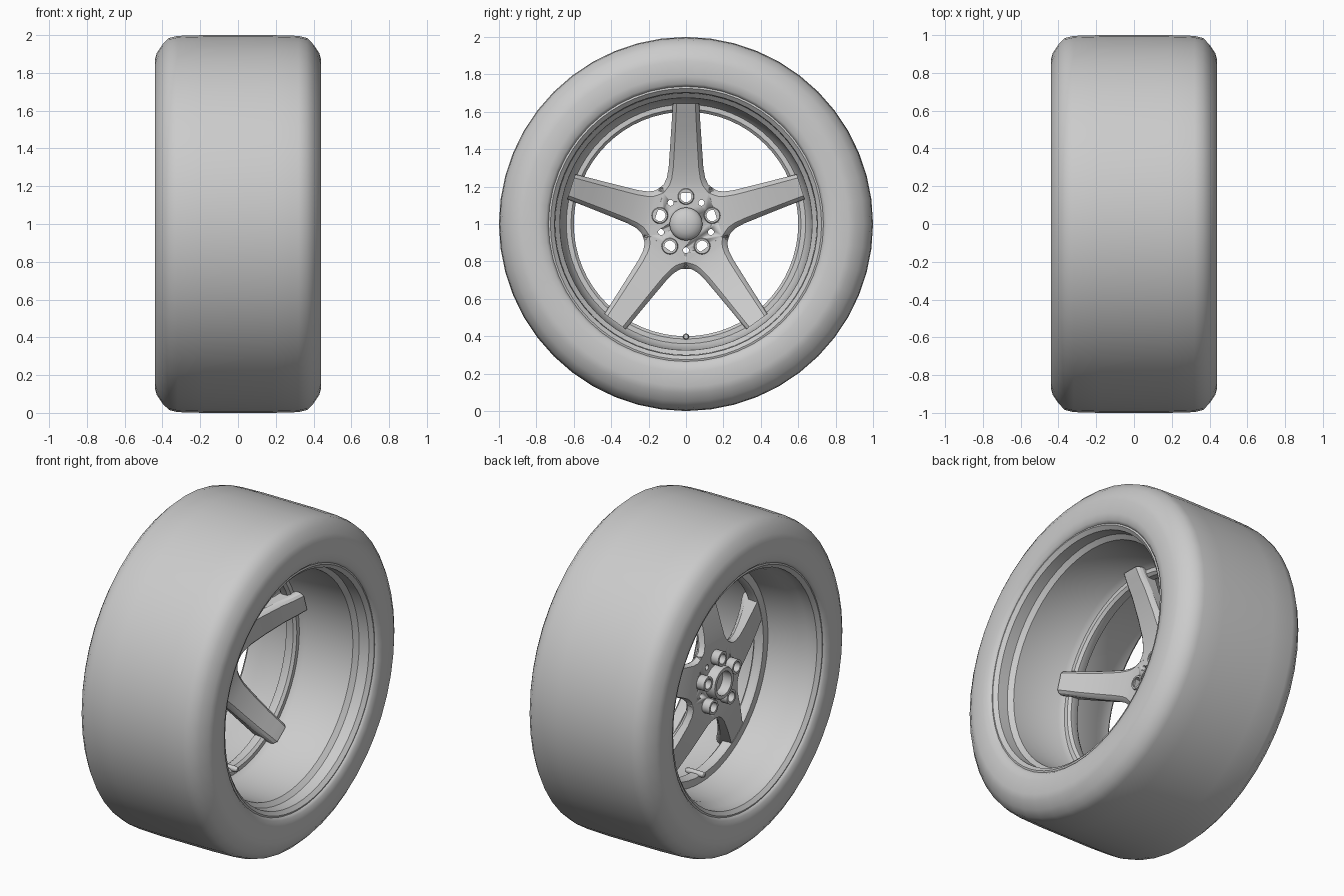
import bpy, bmesh
from math import sin, cos, pi

if "Cube" in bpy.data.objects:
    bpy.data.objects.remove(bpy.data.objects["Cube"])

CZ = 1.0  # axle height; the axle runs along x


def at(x, r, a, cy=0.0, cz=CZ):
    return (x, cy + r * sin(a), cz + r * cos(a))


def finish(name, bm, angle=35):
    bmesh.ops.remove_doubles(bm, verts=bm.verts, dist=1e-5)
    bmesh.ops.recalc_face_normals(bm, faces=bm.faces)
    me = bpy.data.meshes.new(name)
    bm.to_mesh(me)
    bm.free()
    ob = bpy.data.objects.new(name, me)
    bpy.context.collection.objects.link(ob)
    bpy.ops.object.select_all(action='DESELECT')
    ob.select_set(True)
    bpy.context.view_layer.objects.active = ob
    bpy.ops.object.shade_smooth_by_angle(angle=angle * pi / 180)
    return ob


def loft(bm, rings, caps=False):
    loops = [[bm.verts.new(p) for p in ring] for ring in rings]
    for A, B in zip(loops, loops[1:]):
        n = len(A)
        for i in range(n):
            bm.faces.new((A[i], A[(i + 1) % n], B[(i + 1) % n], B[i]))
    if caps:
        bm.faces.new(loops[0])
        bm.faces.new(loops[-1])


def lathe(name, profile, segs=48, cy=0.0, cz=CZ, closed=True, angle=35):
    """Spin an (x, radius) profile about an axis parallel to x."""
    bm = bmesh.new()
    prof = profile + [profile[0]] if closed else profile
    loft(bm, [[at(x, r, 2 * pi * i / segs, cy, cz) for i in range(segs)]
              for x, r in prof], caps=not closed)
    return finish(name, bm, angle)


def mirrored(half):
    return half + [(-x, r) for x, r in reversed(half)]


# Tyre: crowned tread, rounded shoulders, flat sidewalls
lathe("tyre", mirrored([
    (0.36, 0.73), (0.415, 0.733), (0.432, 0.75), (0.44, 0.79), (0.44, 0.87),
    (0.43, 0.905), (0.40, 0.95), (0.365, 0.985), (0.32, 0.996), (0.18, 1.0)]),
    segs=48, angle=60)

# Rim barrel with stepped lips and an inner mounting flange
lathe("rim", [
    (0.38, 0.742), (0.415, 0.742), (0.42, 0.725), (0.40, 0.703), (0.335, 0.70),
    (0.31, 0.675), (0.0, 0.66), (-0.03, 0.64), (-0.03, 0.615), (-0.045, 0.60),
    (-0.085, 0.60), (-0.10, 0.61), (-0.10, 0.655), (-0.29, 0.675),
    (-0.335, 0.70), (-0.40, 0.703), (-0.42, 0.725), (-0.415, 0.742),
    (-0.38, 0.742)], segs=64)

# Spokes: five lofted arms, dished towards the hub
# columns: distance, half width, front half width, front x, back x
SECTIONS = [
    (0.166, 0.1205, 0.1205, -0.14, -0.20),
    (0.194, 0.141, 0.098, -0.139, -0.20),
    (0.212, 0.119, 0.086, -0.137, -0.20),
    (0.245, 0.103, 0.076, -0.131, -0.195),
    (0.30, 0.093, 0.068, -0.118, -0.185),
    (0.40, 0.086, 0.062, -0.083, -0.16),
    (0.52, 0.078, 0.056, -0.033, -0.125),
    (0.60, 0.073, 0.052, 0.010, -0.10),
    (0.645, 0.070, 0.050, 0.030, -0.09),
]
bm = bmesh.new()
for k in range(5):
    a = 2 * pi * k / 5
    rings = []
    for s, w, wf, xf, xb in SECTIONS:
        half = [(xf, wf), (xf - 0.014, (w + wf) / 2 + 0.004),
                (xf - 0.03, w), (xb, w * 0.92)]
        sect = half + [(x, -v) for x, v in reversed(half)]
        rings.append([(x, s * sin(a) + v * cos(a), CZ + s * cos(a) - v * sin(a))
                      for x, v in sect])
    loft(bm, rings, caps=True)
finish("spokes", bm, 25)

# Hub: five-sided plate whose corners sit between the spokes
bm = bmesh.new()
corner = [pi / 5 + 2 * pi * k / 5 for k in range(5)]
loft(bm, [[at(x, r, a) for a in corner] for x, r in
          ((-0.14, 0.205), (-0.17, 0.24), (-0.20, 0.235))], caps=True)
hub = finish("hub", bm, 25)

# Drill the bolt holes and the small lightening holes
for k in range(5):
    for r0, a, rad in ((0.147, 2 * pi * k / 5, 0.038),
                       (0.140, 2 * pi * (k + 0.5) / 5, 0.016)):
        cut = lathe("hole_cutter", [(-0.4, rad), (0.1, rad)], 20,
                    r0 * sin(a), CZ + r0 * cos(a), closed=False)
        cut.hide_render = True
        mod = hub.modifiers.new("hole", 'BOOLEAN')
        mod.operation, mod.solver, mod.object = 'DIFFERENCE', 'EXACT', cut
        bpy.context.view_layer.objects.active = hub
        bpy.ops.object.modifier_apply(modifier=mod.name)
        bpy.data.objects.remove(cut)

# Bolt sleeves through the hub, standing proud at the back
for k in range(5):
    a = 2 * pi * k / 5
    lathe("bolt_sleeve", [(-0.132, 0.030), (-0.132, 0.040), (-0.14, 0.044),
                          (-0.25, 0.044), (-0.25, 0.030)], 20,
          0.147 * sin(a), CZ + 0.147 * cos(a))

# Centre bore collar at the back and domed cap at the front
lathe("bore_collar", [(-0.19, 0.072), (-0.19, 0.098), (-0.25, 0.098),
                      (-0.26, 0.092), (-0.26, 0.072)], 32)
lathe("centre_cap", [(-0.15, 0.088), (-0.125, 0.088), (-0.108, 0.075),
                     (-0.095, 0.05), (-0.089, 0.025), (-0.088, 0.004)],
      32, closed=False, angle=50)

# Valve stem at the bottom of the flange
lathe("valve_stem", [(-0.13, 0.008), (-0.125, 0.014), (-0.10, 0.017),
                     (-0.02, 0.017), (0.0, 0.012)], 12, 0.0, CZ - 0.602,
      closed=False)
